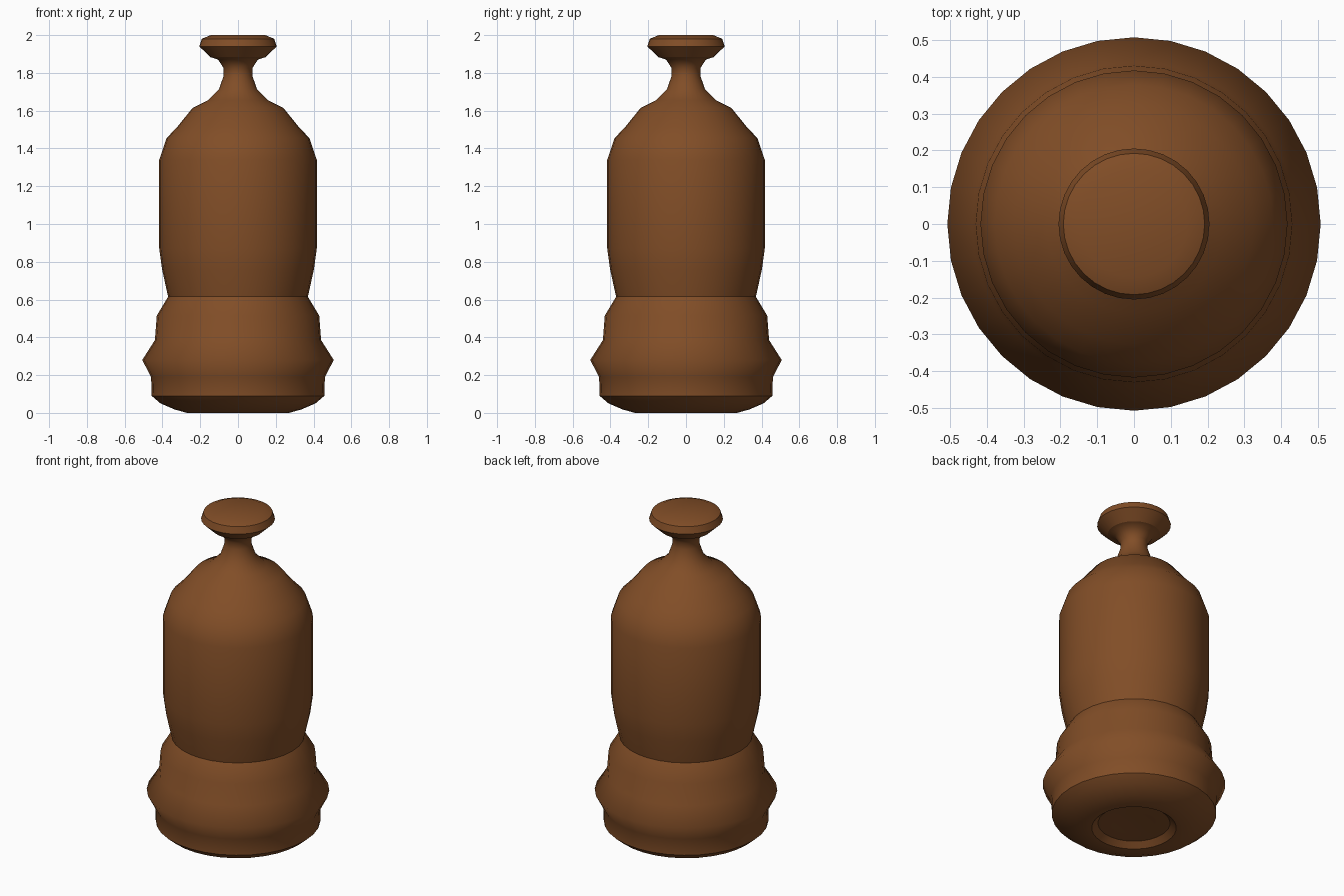
import bpy, bmesh
from math import cos, sin, tau

SIDES = 32

cube = bpy.data.objects.get("Cube")
if cube:
    bpy.data.objects.remove(cube, do_unlink=True)

# Single brown finish
wood = bpy.data.materials.new("brown_wood")
wood.use_nodes = True
colour = (0.22, 0.075, 0.02, 1)
wood.diffuse_color = colour
bsdf = wood.node_tree.nodes["Principled BSDF"]
bsdf.inputs["Base Color"].default_value = colour
bsdf.inputs["Roughness"].default_value = 0.7


def lathe(name, profile, sharp=()):
    """Turn (radius, height) points about z; keep the rings at sharp indices crisp."""
    bm = bmesh.new()
    rings = []
    for r, z in profile:
        if r == 0:
            rings.append([bm.verts.new((0, 0, z))] * SIDES)
        else:
            rings.append([bm.verts.new((r * cos(tau * i / SIDES), r * sin(tau * i / SIDES), z))
                          for i in range(SIDES)])
    for low, high in zip(rings, rings[1:]):
        for i in range(SIDES):
            j = (i + 1) % SIDES
            corners = list(dict.fromkeys((low[i], low[j], high[j], high[i])))
            bm.faces.new(corners).smooth = True
    for k in sharp:
        for i in range(SIDES):
            bm.edges.get((rings[k][i], rings[k][(i + 1) % SIDES])).smooth = False
    mesh = bpy.data.meshes.new(name)
    bm.to_mesh(mesh)
    bm.free()
    mesh.materials.append(wood)
    obj = bpy.data.objects.new(name, mesh)
    bpy.context.collection.objects.link(obj)
    return obj


# Flared base with a recessed underside
lathe("base", [(0, 0.04), (0.115, 0.03), (0.2, 0.03), (0.235, 0), (0.27, 0),
               (0.335, 0.018), (0.41, 0.05), (0.457, 0.09), (0.46, 0.19),
               (0.507, 0.28), (0.44, 0.385), (0.43, 0.515), (0.37, 0.615)],
      sharp=(2, 3, 7))

# Bell-shaped body narrowing to the neck
lathe("body", [(0.37, 0.615), (0.402, 0.76), (0.417, 0.87), (0.417, 1.34),
               (0.378, 1.455), (0.325, 1.51), (0.24, 1.615), (0.16, 1.655),
               (0.1, 1.715), (0.076, 1.785), (0.076, 1.825), (0.105, 1.87),
               (0.145, 1.883)])

# Flat knob on top
lathe("knob", [(0.145, 1.883), (0.205, 1.94), (0.192, 1.98), (0.145, 2), (0, 2)],
      sharp=(1, 2))
